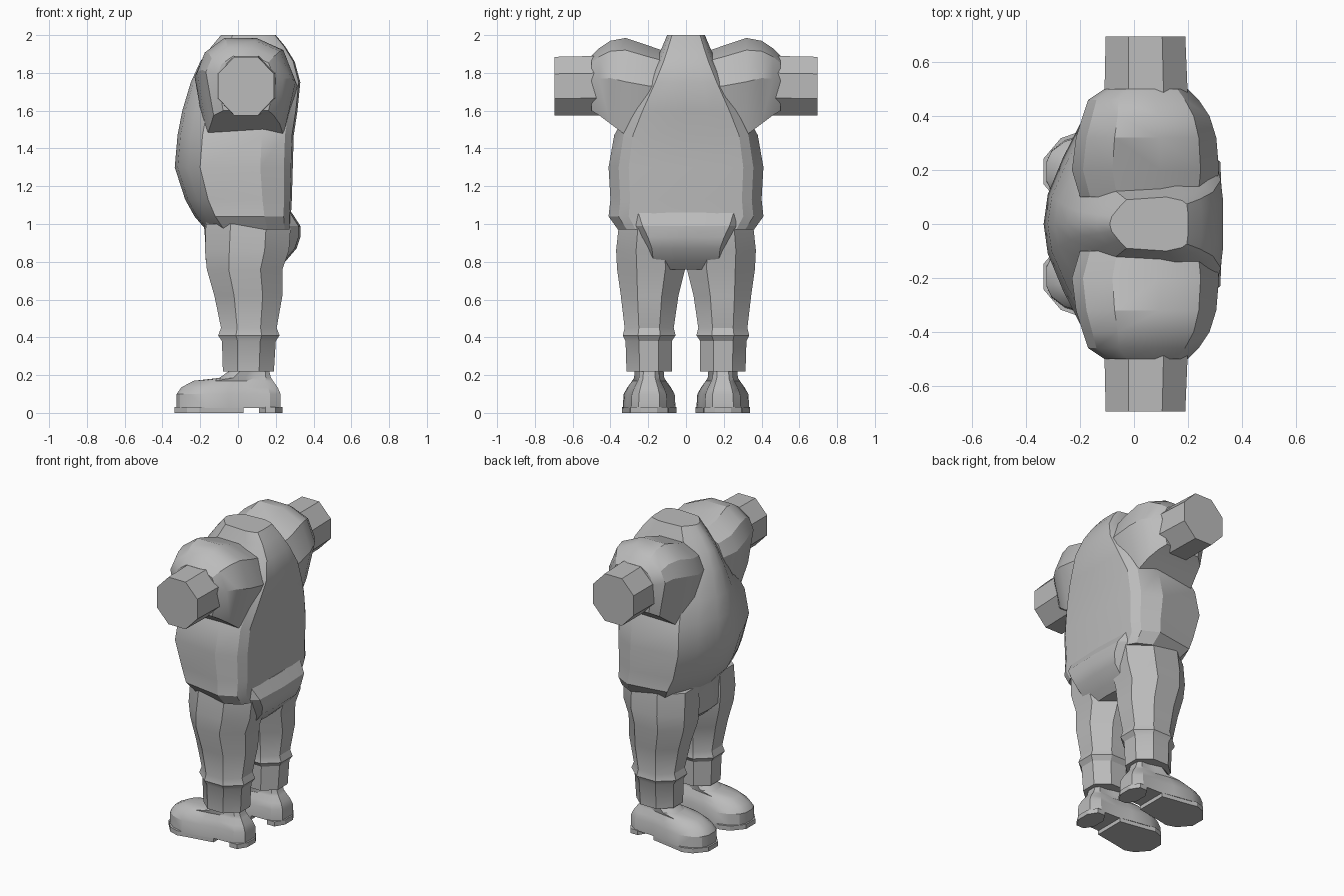
import bpy
import bmesh
from mathutils import Vector

cube = bpy.data.objects.get("Cube")
if cube:
    bpy.data.objects.remove(cube, do_unlink=True)

clay = bpy.data.materials.new("clay grey")
clay.use_nodes = True
clay.diffuse_color = (0.5, 0.5, 0.5, 1)
clay.node_tree.nodes["Principled BSDF"].inputs["Base Color"].default_value = clay.diffuse_color


def symmetric(half):
    """Close a half outline by mirroring it over its second axis."""
    return half + [(u, -v) for u, v in reversed(half) if v > 0]


# Cross-section templates, each filling the square from -1 to 1
OCTAGON = symmetric([(1, .42), (.42, 1), (-.42, 1), (-1, .42)])
TRUNK = symmetric([(1, 0), (1, .4), (.97, .74), (.85, .87), (.45, 1),
                   (-.57, .9), (-.77, .6), (-.95, .27), (-1, 0)])
SEAT = symmetric([(1, 0), (.96, .72), (.5, 1), (-.6, 1), (-.95, .5), (-1, 0)])
SHOULDER = [(.75, -1), (1, .1), (.75, .75), (.2, 1),
            (-.45, 1), (-.85, .7), (-1, .3), (-.8, -1)]
FOOT = symmetric([(1, .4), (.8, .68), (.35, .7), (0, .85), (-.45, 1),
                  (-.75, .82), (-.93, .55), (-1, .25)])
SOLE = symmetric([(1, .7), (0, .92), (-.3, 1), (-.65, .85), (-1, .33)])


def loft(name, template, axis, rows, mirror=False, angle=28):
    """Skin a template through rows of (position, u min, u max, v min, v max)."""
    bm = bmesh.new()
    rings = []
    for w, u0, u1, v0, v1 in rows:
        ring = []
        for u, v in template:
            a = (u0 + u1) / 2 + u * (u1 - u0) / 2
            b = (v0 + v1) / 2 + v * (v1 - v0) / 2
            point = Vector((a, b, w)) if axis == "z" else Vector((a, w, b))
            ring.append(bm.verts.new(point))
        rings.append(ring)
    count = len(template)
    for low, high in zip(rings, rings[1:]):
        for i in range(count):
            j = (i + 1) % count
            bm.faces.new((low[i], low[j], high[j], high[i]))
    bm.faces.new(rings[0])
    bm.faces.new(rings[-1])
    bmesh.ops.recalc_face_normals(bm, faces=bm.faces)
    mesh = bpy.data.meshes.new(name)
    bm.to_mesh(mesh)
    bm.free()
    mesh.materials.append(clay)
    obj = bpy.data.objects.new(name, mesh)
    bpy.context.collection.objects.link(obj)
    if mirror:
        # Parts are made on the +y side and repeated on the other
        mod = obj.modifiers.new("other side", "MIRROR")
        mod.use_axis = (False, True, False)
        mod.use_mirror_merge = False
    bpy.ops.object.select_all(action="DESELECT")
    obj.select_set(True)
    bpy.context.view_layer.objects.active = obj
    bpy.ops.object.shade_smooth_by_angle(angle=angle * 3.1416 / 180)


def centred(rows):
    """Expand rows of (position, u min, u max, half width) around y = 0."""
    return [(w, u0, u1, -h, h) for w, u0, u1, h in rows]


# Torso: rounded belly at -x, flat back at +x, open neck on top
loft("torso", TRUNK, "z", centred([
    (.97, -.17, .28, .36), (1.04, -.23, .28, .41), (1.13, -.28, .285, .4),
    (1.3, -.335, .29, .41), (1.47, -.32, .295, .38), (1.6, -.295, .315, .31),
    (1.75, -.25, .33, .22), (1.86, -.2, .3, .16), (1.94, -.14, .25, .125),
    (2, -.09, .2, .1)]))

# Pelvis: full seat at the back, tapering to the crotch
loft("pelvis", SEAT, "z", centred([
    (.76, -.13, .21, .2), (.8, -.17, .25, .24), (.87, -.175, .31, .25),
    (.93, -.175, .33, .28), (.99, -.18, .33, .32), (1.06, -.2, .285, .35)]))

# Shoulders and short straight sleeves
loft("shoulder", SHOULDER, "y", [
    (.1, -.2, .3, 1.5, 1.91), (.2, -.23, .315, 1.47, 1.945),
    (.32, -.215, .305, 1.47, 1.985), (.4, -.19, .28, 1.53, 1.97),
    (.46, -.17, .24, 1.575, 1.93), (.5, -.11, .2, 1.6, 1.89)], mirror=True)
loft("sleeve", OCTAGON, "y", [
    (.46, -.11, .2, 1.575, 1.89), (.695, -.105, .19, 1.575, 1.885)], mirror=True)

# Trouser legs with a raised band above the cuff
loft("trouser_leg", OCTAGON, "z", [
    (.22, -.08, .19, .075, .315), (.38, -.085, .2, .075, .32),
    (.41, -.105, .22, .055, .335), (.45, -.09, .205, .065, .325),
    (.62, -.125, .235, .04, .345), (.76, -.165, .235, .005, .365),
    (.86, -.175, .27, .005, .37), (1, -.17, .28, .005, .355)], mirror=True)

# Boots: sole in two pieces with a gap under the arch
loft("boot", FOOT, "z", [
    (.025, -.325, .225, .055, .335), (.1, -.325, .225, .06, .33),
    (.135, -.3, .21, .08, .31), (.17, -.235, .185, .105, .285),
    (.185, -.1, .175, .115, .275), (.24, -.02, .16, .12, .27)], mirror=True)
loft("front_sole", SOLE, "z", [
    (z, -.335, .03, .05, .34) for z in (0, .03)], mirror=True)
loft("heel", OCTAGON, "z", [
    (z, .11, .235, .095, .295) for z in (0, .03)], mirror=True)
